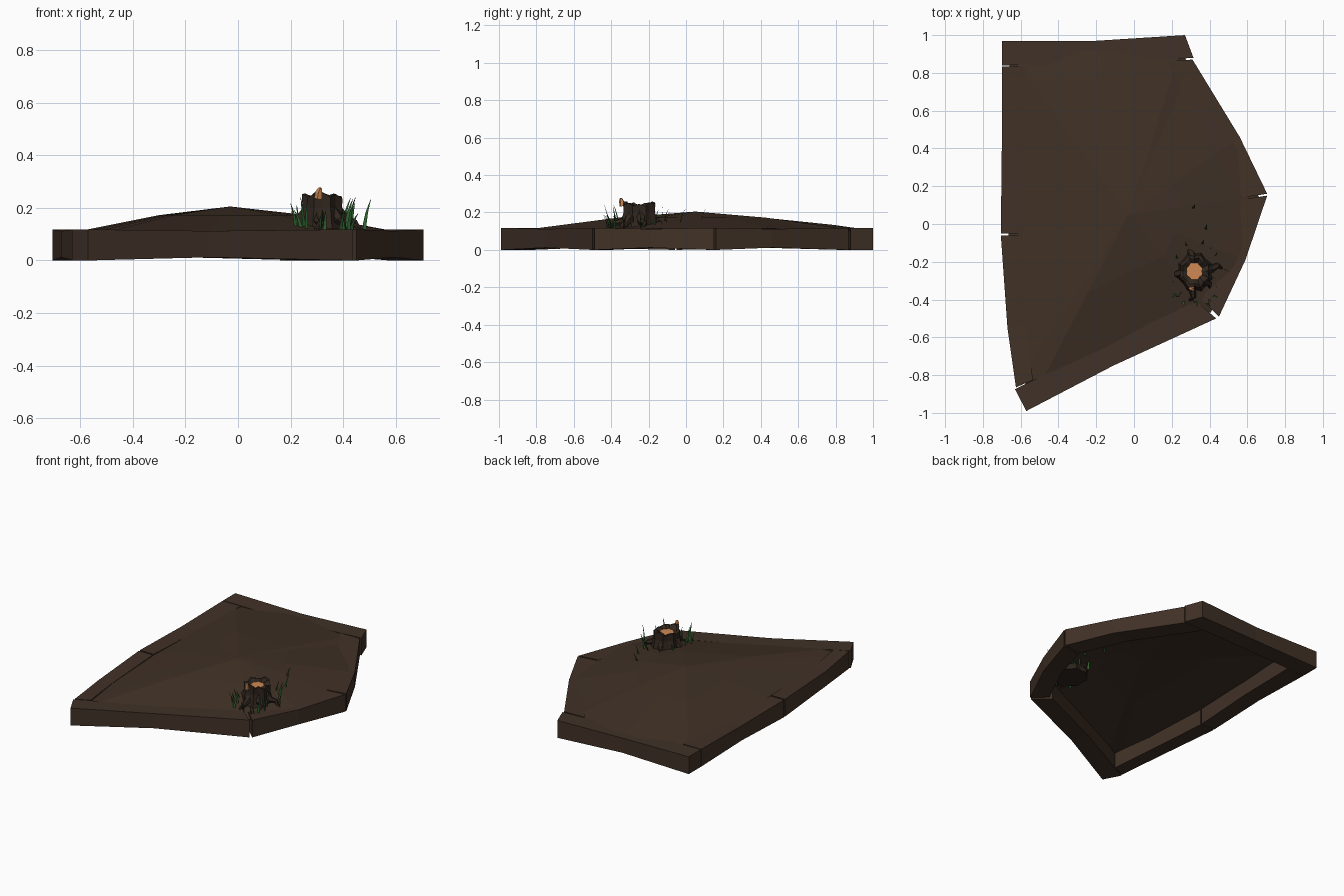
import bpy, bmesh, math, random
from mathutils import Vector

if "Cube" in bpy.data.objects:
    bpy.data.objects.remove(bpy.data.objects["Cube"])

random.seed(4)


def mat(name, rgb):
    m = bpy.data.materials.new(name)
    m.diffuse_color = (*rgb, 1)
    m.use_nodes = True
    m.node_tree.nodes["Principled BSDF"].inputs["Base Color"].default_value = m.diffuse_color
    return m


SOIL = mat("soil brown", (0.050, 0.030, 0.019))
PLANK = mat("plank brown", (0.052, 0.031, 0.020))
BARK = mat("dark bark", (0.030, 0.019, 0.013))
WOOD = mat("cut wood", (0.62, 0.25, 0.09))
GRASS = mat("grass green", (0.028, 0.13, 0.030))
DARKGRASS = mat("dark grass", (0.018, 0.055, 0.018))


def make(name, bm, *mats, recalc=True):
    if recalc:
        bmesh.ops.recalc_face_normals(bm, faces=bm.faces)
    me = bpy.data.meshes.new(name)
    bm.to_mesh(me)
    bm.free()
    for m in mats:
        me.materials.append(m)
    ob = bpy.data.objects.new(name, me)
    bpy.context.collection.objects.link(ob)
    return ob


def skin(bm, rings, mi=0):
    """Join closed rings of vertices with quads."""
    for a, b in zip(rings, rings[1:]):
        for i in range(len(a)):
            j = (i + 1) % len(a)
            bm.faces.new((a[i], a[j], b[j], b[i])).material_index = mi


# Edging planks: three stations each, (outer x, outer y, inner x, inner y)
PLANKS = {
    "back_plank": [(-.70, .97, -.70, .84), (-.20, .97, -.20, .845), (.27, 1.0, .315, .88)],
    "right_back_plank": [(.31, .87, .16, .865), (.56, .46, .43, .43), (.705, .16, .575, .14)],
    "right_front_plank": [(.705, .15, .57, .13), (.59, -.19, .48, -.15), (.45, -.49, .36, -.405)],
    "front_plank": [(.435, -.50, .33, -.41), (-.11, -.75, -.15, -.635), (-.57, -.99, -.63, -.875)],
    "left_front_plank": [(-.625, -.865, -.535, -.825), (-.67, -.55, -.575, -.53), (-.705, -.06, -.60, -.06)],
    "left_back_plank": [(-.705, -.05, -.60, -.05), (-.70, .40, -.585, .40), (-.70, .835, -.565, .835)],
}
for name, stations in PLANKS.items():
    bm = bmesh.new()
    rings = []
    for k, (ox, oy, ix, iy) in enumerate(stations):
        low, top = (0.012, 0.112) if k == 1 else (0.0, 0.118)
        rings.append([bm.verts.new(p) for p in
                      ((ox, oy, low), (ox, oy, top), (ix, iy, top), (ix, iy, low))])
    skin(bm, rings)
    bm.faces.new(rings[0])
    bm.faces.new(rings[-1])
    make(name, bm, PLANK)

# Soil mound: open sheet of rings shrinking toward the peak
centre = Vector((-.03, .05))
outline = []
for name, st in PLANKS.items():
    for k, s in enumerate(st):
        if k < 2 or name in ("back_plank", "front_plank"):
            corner = k != 1 and name != "left_back_plank"
            outline.append((Vector(s[:2]), corner))
outline.sort(key=lambda o: math.atan2(o[0].y - centre.y, o[0].x - centre.x))
bm = bmesh.new()
rings = []
for t, z in ((.94, .100), (.80, .118), (.40, .172)):
    ring = []
    for p, corner in outline:
        q = centre + (p - centre) * t
        lift = 0.016 if (t > .5 and not corner and (p.x > .2 or p.y > .9)) else 0
        ring.append(bm.verts.new((q.x, q.y, z + lift)))
    rings.append(ring)
skin(bm, rings)
peak = bm.verts.new((*centre, .205))
for i, v in enumerate(rings[-1]):
    bm.faces.new((v, rings[-1][(i + 1) % len(rings[-1])], peak))
make("soil_mound", bm, SOIL)

# Tree stump: flared trunk, jagged rim, sunken cut wood
SX, SY, N = .32, -.25, 16
jag = [.0, -.012, .008, .002, .012, -.008, .0, .006, -.01, .008, -.006, .012, .014, -.004, .006, -.01]
bm = bmesh.new()
rings = []
for r, z, j in ((.105, .09, 0), (.086, .14, 0), (.075, .20, 0), (.076, .245, 1),
                (.062, .246, 1), (.040, .232, 0)):
    ring = []
    for i in range(N):
        a = 2 * math.pi * i / N
        rr = r * (1 + (.09 if i % 2 else -.05))
        ring.append(bm.verts.new((SX + rr * math.cos(a), SY + 1.12 * rr * math.sin(a), z + j * jag[i])))
    rings.append(ring)
skin(bm, rings)
bm.faces.new(rings[-1]).material_index = 1
bm.faces.new(rings[0])
make("stump", bm, BARK, WOOD)


def tube(name, pts, radii, material, sides=6):
    """Tapered faceted tube along a path."""
    bm = bmesh.new()
    rings = []
    pts = [Vector(p) for p in pts]
    for k, p in enumerate(pts):
        d = (pts[min(k + 1, len(pts) - 1)] - pts[max(k - 1, 0)]).normalized()
        u = d.cross(Vector((.1, .2, 1))).normalized()
        w = d.cross(u)
        rings.append([bm.verts.new(p + radii[k] * (u * math.cos(a) + w * math.sin(a)))
                      for a in (2 * math.pi * i / sides for i in range(sides))])
    skin(bm, rings)
    bm.faces.new(rings[0])
    bm.faces.new(rings[-1])
    make(name, bm, material)


# Roots spreading from the stump
for i, (deg, reach) in enumerate(((8, .15), (-98, .16), (100, .135), (190, .09), (-45, .12))):
    a = math.radians(deg)
    path = [(SX + d * math.cos(a + b), SY + d * math.sin(a + b), z) for d, z, b in
            ((.05, .19, 0), (.09, .15, 0), (reach * .85, .142, .1), (reach, .11, -.05))]
    tube(f"root_{i}", path, (.028, .022, .014, .006), BARK)

# Wood splinter on the front of the rim
tube("splinter", [(.305, -.34, .235), (.308, -.345, .262), (.312, -.348, .276)],
     (.016, .013, .007), WOOD, 5)

# Grass blades: thin bent strips around the stump
spots = [(.24, -.38), (.23, -.31), (.26, -.41), (.31, -.40), (.33, -.41), (.40, -.40), (.42, -.38),
         (.43, -.33), (.48, -.24), (.43, -.17), (.40, -.13), (.36, -.11), (.28, -.12), (.23, -.19),
         (.38, -.03), (.31, .08), (.25, -.36), (.41, -.28), (.22, -.37), (.39, -.42)]
for shade, (name, material) in enumerate((("grass_blades", GRASS), ("dark_grass_blades", DARKGRASS))):
    bm = bmesh.new()
    for i, (x, y) in enumerate(spots):
        if (i % 4 == 3) != bool(shade):
            continue
        tall = random.uniform(.07, .14)
        if y > -.05:
            tall = .085
        base = .135 if y > -.05 else .105
        lean = math.atan2(y - SY, x - SX) + random.uniform(-.9, .9)
        turn = random.uniform(-.8, .8)
        prev = None
        for f in (0, .3, .6, .85, 1):
            out = .028 * f * f
            w = .0075 * (1 - .9 * f ** 2)
            c = Vector((x + out * math.cos(lean), y + out * math.sin(lean), base + tall * f))
            side = Vector((math.cos(turn), math.sin(turn), 0)) * w
            row = [bm.verts.new(c - side), bm.verts.new(c + side)]
            if prev:
                bm.faces.new((prev[0], prev[1], row[1], row[0]))
            prev = row
    make(name, bm, material, recalc=False)
